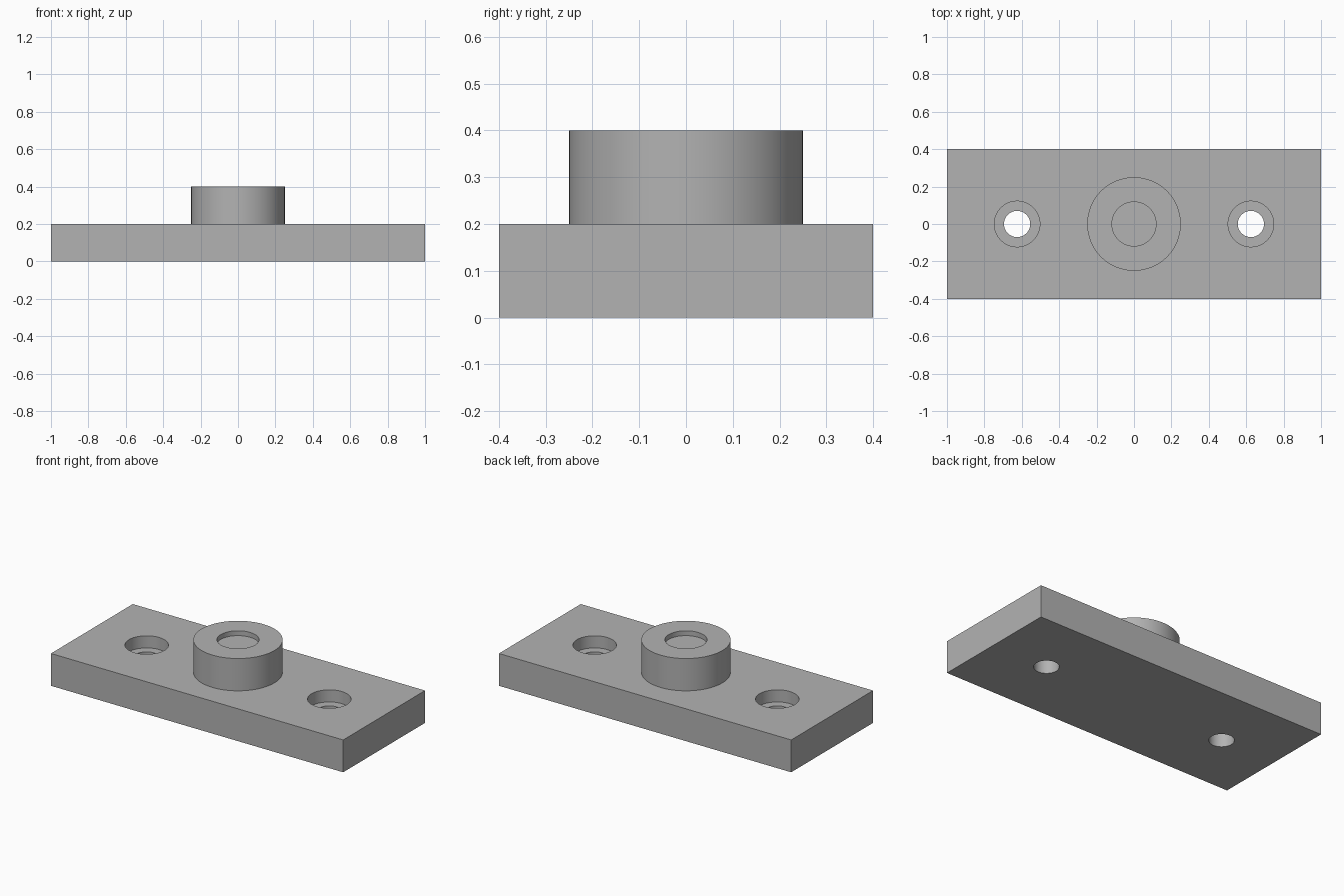
import bpy
import bmesh
import math

if "Cube" in bpy.data.objects:
    bpy.data.objects.remove(bpy.data.objects["Cube"], do_unlink=True)

SEGMENTS = 96
PLATE_TOP = 0.2
BOSS_TOP = 0.4

# Plain grey metal
metal = bpy.data.materials.new("grey_metal")
metal.use_nodes = True
GREY = (0.45, 0.45, 0.45, 1)
metal.diffuse_color = GREY
metal.node_tree.nodes["Principled BSDF"].inputs["Base Color"].default_value = GREY


def add_object(name, bm):
    bmesh.ops.recalc_face_normals(bm, faces=bm.faces)
    mesh = bpy.data.meshes.new(name)
    bm.to_mesh(mesh)
    bm.free()
    mesh.materials.append(metal)
    obj = bpy.data.objects.new(name, mesh)
    bpy.context.collection.objects.link(obj)
    return obj


def turned(name, profile, x=0):
    """Closed solid turned around a vertical axis from (radius, z) points."""
    bm = bmesh.new()
    rings = []
    for r, z in profile:
        angles = [2 * math.pi * i / SEGMENTS for i in range(SEGMENTS)]
        rings.append([bm.verts.new((x + r * math.cos(a), r * math.sin(a), z)) for a in angles])
    for low, high in zip(rings, rings[1:]):
        for i in range(SEGMENTS):
            j = (i + 1) % SEGMENTS
            bm.faces.new((low[i], low[j], high[j], high[i]))
    bm.faces.new(rings[0][::-1])
    bm.faces.new(rings[-1])
    return add_object(name, bm)


def combine(target, tool, operation):
    mod = target.modifiers.new(operation.lower(), "BOOLEAN")
    mod.operation = operation
    mod.solver = "EXACT"
    mod.object = tool
    bpy.context.view_layer.objects.active = target
    bpy.ops.object.modifier_apply(modifier=mod.name)
    bpy.data.objects.remove(tool, do_unlink=True)


# Rectangular base plate
bm = bmesh.new()
bmesh.ops.create_cube(bm, size=1)
for v in bm.verts:
    v.co = (v.co.x * 2, v.co.y * 0.8, (v.co.z + 0.5) * PLATE_TOP)
plate = add_object("mounting_plate", bm)

# Round boss with a recessed centre
boss = turned("boss", [(0.25, 0.1), (0.25, BOSS_TOP)])
combine(plate, boss, "UNION")
recess = turned("boss_recess", [(0.118, BOSS_TOP - 0.03), (0.118, BOSS_TOP + 0.1)])
combine(plate, recess, "DIFFERENCE")

# Counterbored screw holes on both sides
SEAT = PLATE_TOP - 0.075
for side in (-1, 1):
    hole = turned("screw_hole", [(0.07, -0.1), (0.07, SEAT), (0.122, SEAT), (0.122, 0.3)],
                  side * 0.625)
    combine(plate, hole, "DIFFERENCE")

# Smooth round walls, crisp edges
bpy.ops.object.select_all(action="DESELECT")
plate.select_set(True)
bpy.context.view_layer.objects.active = plate
bpy.ops.object.shade_smooth_by_angle(angle=math.radians(30))
